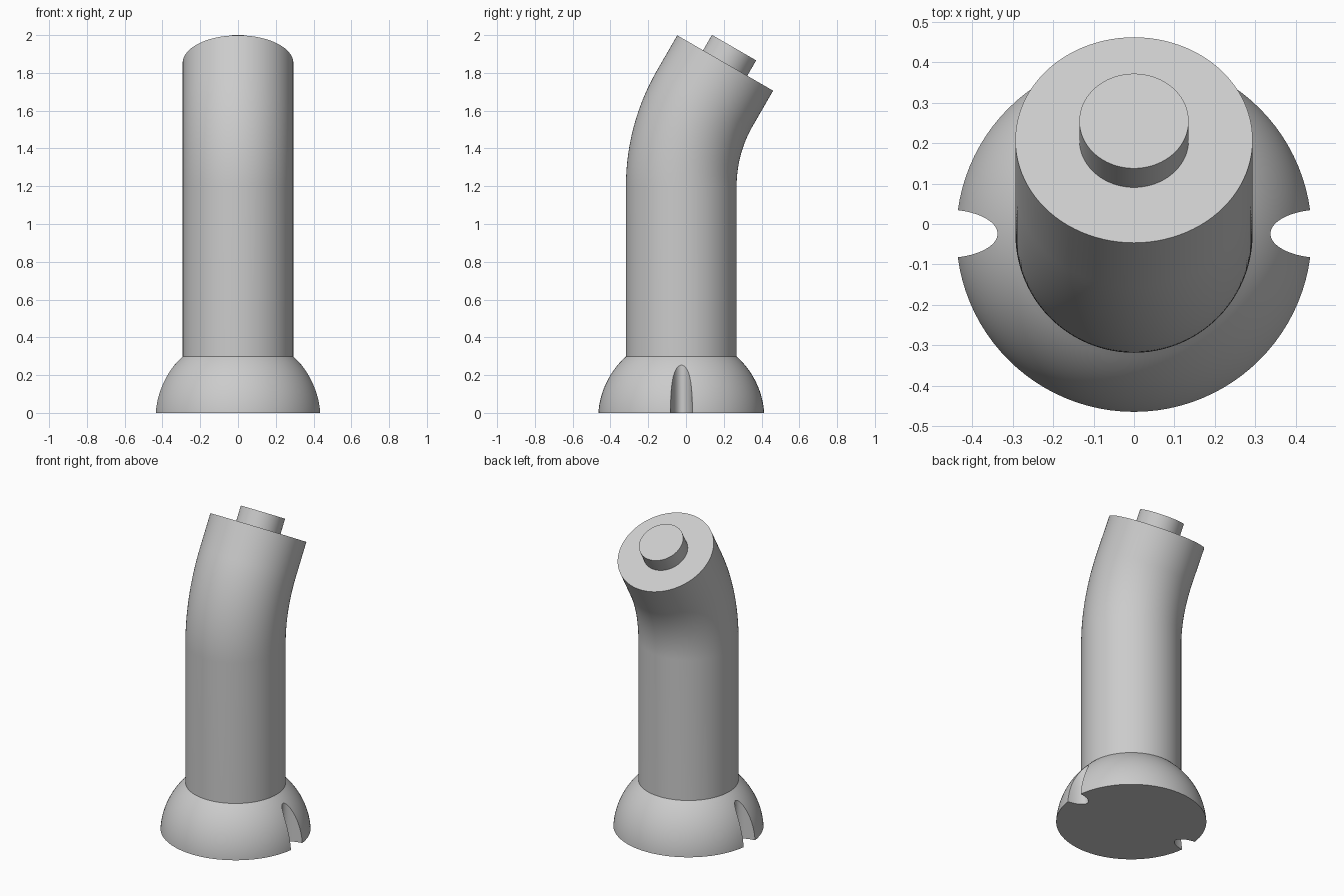
import bpy, bmesh
from math import sin, cos, pi, radians, sqrt
from mathutils import Vector, Matrix

if "Cube" in bpy.data.objects:
    bpy.data.objects.remove(bpy.data.objects["Cube"])

grey = bpy.data.materials.new("plain grey")
grey.use_nodes = True
colour = (0.6, 0.6, 0.6, 1)
grey.diffuse_color = colour
grey.node_tree.nodes["Principled BSDF"].inputs["Base Color"].default_value = colour

SIDES = 96
AXIS_Y = -0.025
TUBE_R = 0.293
BEND = radians(30)
BEND_R = 0.932
BEND_Z = 1.2
BASE_R, BASE_Z = 0.44, -0.03


def loft(name, rings):
    """Skin a list of (centre, tilt about x, x radius, y radius) and cap both ends."""
    bm = bmesh.new()
    loops = []
    for centre, tilt, rx, ry in rings:
        rot = Matrix.Rotation(-tilt, 3, "X")
        loops.append([bm.verts.new(Vector(centre) + rot @ Vector(
            (rx * cos(2 * pi * i / SIDES), ry * sin(2 * pi * i / SIDES), 0)))
            for i in range(SIDES)])
    for a, b in zip(loops, loops[1:]):
        for i in range(SIDES):
            j = (i + 1) % SIDES
            bm.faces.new((a[i], a[j], b[j], b[i]))
    bm.faces.new(loops[0][::-1])
    bm.faces.new(loops[-1])
    mesh = bpy.data.meshes.new(name)
    bm.to_mesh(mesh)
    bm.free()
    mesh.materials.append(grey)
    obj = bpy.data.objects.new(name, mesh)
    bpy.context.collection.objects.link(obj)
    return obj


def smooth(obj):
    bpy.ops.object.select_all(action="DESELECT")
    obj.select_set(True)
    bpy.context.view_layer.objects.active = obj
    bpy.ops.object.shade_smooth_by_angle(angle=radians(25))


# Bent tube: straight stem, arc, then a short straight end
rings = [((0, AXIS_Y, 0.2), 0, TUBE_R, TUBE_R)]
STEPS = 24
for k in range(STEPS + 1):
    a = BEND * k / STEPS
    centre = (0, AXIS_Y + BEND_R * (1 - cos(a)), BEND_Z + BEND_R * sin(a))
    rings.append((centre, a, TUBE_R, TUBE_R))
direction = Vector((0, sin(BEND), cos(BEND)))
tip = Vector(rings[-1][0]) + direction * 0.215
rings.append((tip, BEND, TUBE_R, TUBE_R))
smooth(loft("bent_tube", rings))

# Plug on the slanted end
plug = [(tip + direction * d, BEND, 0.135, 0.135) for d in (-0.03, 0.094)]
smooth(loft("end_plug", plug))

# Domed base, cut flat where the tube enters
top_z = BASE_Z + sqrt(BASE_R ** 2 - TUBE_R ** 2)
rings = []
for k in range(25):
    z = top_z * k / 24
    r = sqrt(BASE_R ** 2 - (z - BASE_Z) ** 2)
    rings.append(((0, AXIS_Y, z), 0, r, r))
base = loft("domed_base", rings)

# Upright oval notches on both sides
for side in (-1, 1):
    ends = [((side * 0.467, AXIS_Y + 0.001, z), 0, 0.13, 0.06) for z in (-0.1, 0.5)]
    cutter = loft("notch_cutter", ends)
    cutter.hide_render = True
    cut = base.modifiers.new("notch", "BOOLEAN")
    cut.operation = "DIFFERENCE"
    cut.solver = "EXACT"
    cut.object = cutter
    bpy.context.view_layer.objects.active = base
    bpy.ops.object.modifier_apply(modifier=cut.name)
    bpy.data.objects.remove(cutter)
smooth(base)
